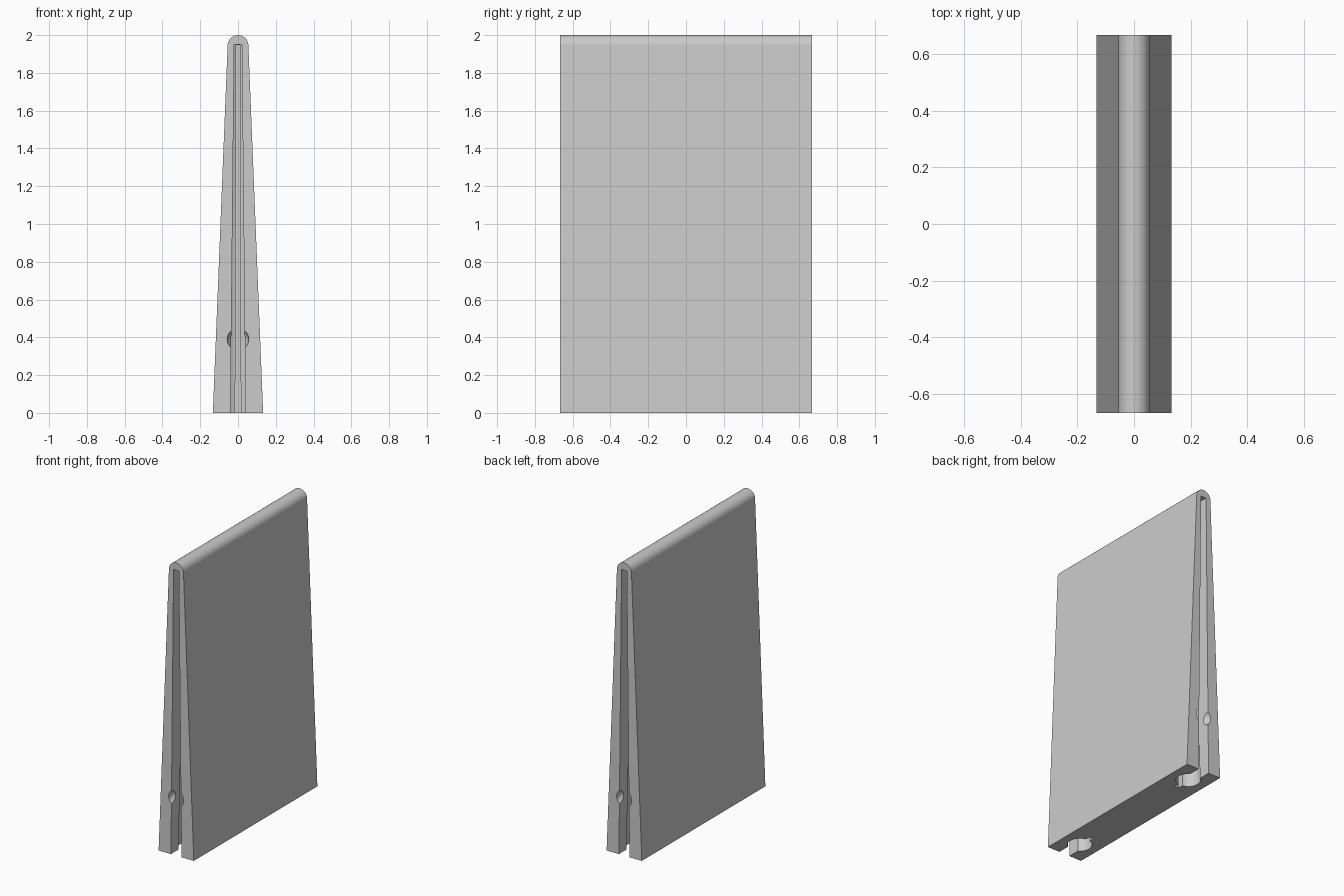
import bpy, bmesh, math

cube = bpy.data.objects.get("Cube")
if cube:
    bpy.data.objects.remove(cube, do_unlink=True)

HALF_LEN = 0.667     # half of the length along y
CAP_Z = 1.945        # centre height of the rounded top
CAP_R = 0.055
SLOT_TOP = 1.95

grey = bpy.data.materials.new("light_grey")
grey.use_nodes = True
colour = (0.6, 0.6, 0.6, 1)
grey.diffuse_color = colour
grey.node_tree.nodes["Principled BSDF"].inputs["Base Color"].default_value = colour


def loft(name, lower, upper):
    """Closed solid between two matching loops of points."""
    bm = bmesh.new()
    a = [bm.verts.new(p) for p in lower]
    b = [bm.verts.new(p) for p in upper]
    bm.faces.new(a)
    bm.faces.new(b)
    for i in range(len(a)):
        j = (i + 1) % len(a)
        bm.faces.new((a[i], a[j], b[j], b[i]))
    bmesh.ops.recalc_face_normals(bm, faces=bm.faces)
    mesh = bpy.data.meshes.new(name)
    bm.to_mesh(mesh)
    bm.free()
    obj = bpy.data.objects.new(name, mesh)
    bpy.context.collection.objects.link(obj)
    return obj


def rectangle(half_x, y0, y1, z):
    return [(-half_x, y0, z), (half_x, y0, z), (half_x, y1, z), (-half_x, y1, z)]


def circle(radius, y, z, count=48):
    return [(radius * math.cos(math.tau * i / count),
             y + radius * math.sin(math.tau * i / count), z) for i in range(count)]


# Tapered body with a rounded top edge
profile = [(-0.133, 0), (0.133, 0)]
profile += [(CAP_R * math.cos(math.pi * i / 24), CAP_Z + CAP_R * math.sin(math.pi * i / 24))
            for i in range(25)]
body = loft("tapered_body", [(x, -HALF_LEN, z) for x, z in profile],
            [(x, HALF_LEN, z) for x, z in profile])
body.data.materials.append(grey)

# Cutters at each end: open slot, tapered bore, narrow slit and round dimple
cutters = []
for s, end in ((-1, "front"), (1, "back")):
    cutters.append(loft(end + "_slot_cutter",
                        rectangle(0.04, s * 0.52, s * 0.7, -0.01),
                        rectangle(0.02, s * 0.52, s * 0.7, SLOT_TOP)))
    cutters.append(loft(end + "_bore_cutter", circle(0.077, s * 0.52, -0.01),
                        circle(0.034, s * 0.52, SLOT_TOP - 0.001)))
    cutters.append(loft(end + "_slit_cutter",
                        rectangle(0.015, s * 0.41, s * 0.53, -0.01),
                        rectangle(0.01, s * 0.41, s * 0.53, SLOT_TOP - 0.002)))
    bpy.ops.mesh.primitive_uv_sphere_add(segments=32, ring_count=16, radius=0.057,
                                         location=(0, s * HALF_LEN, 0.39))
    dimple = bpy.context.object
    dimple.name = end + "_dimple_cutter"
    cutters.append(dimple)

bpy.ops.object.select_all(action="DESELECT")
body.select_set(True)
bpy.context.view_layer.objects.active = body
for cutter in cutters:
    cutter.hide_render = True
    mod = body.modifiers.new(cutter.name, "BOOLEAN")
    mod.operation = "DIFFERENCE"
    mod.solver = "EXACT"
    mod.object = cutter
    bpy.ops.object.modifier_apply(modifier=mod.name)
for cutter in cutters:
    bpy.data.objects.remove(cutter, do_unlink=True)

bpy.ops.object.shade_smooth_by_angle(angle=math.radians(30))
